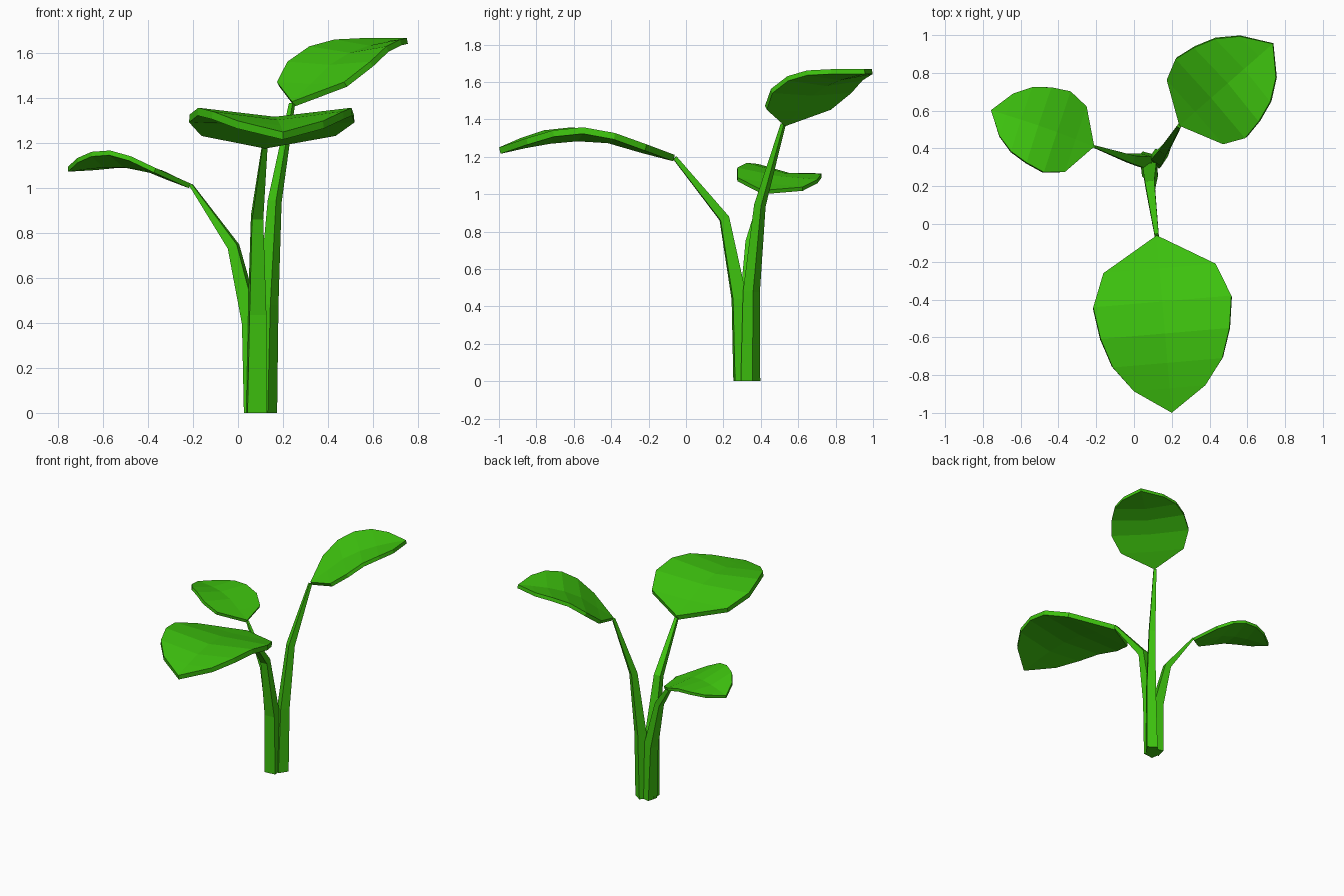
import bpy
import bmesh
from math import atan2, asin
from mathutils import Vector, Matrix

cube = bpy.data.objects.get("Cube")
if cube:
    bpy.data.objects.remove(cube, do_unlink=True)

GREEN = (0.048, 0.55, 0.0045, 1.0)
green = bpy.data.materials.new("leaf green")
green.use_nodes = True
green.diffuse_color = GREEN
bsdf = next(n for n in green.node_tree.nodes if n.type == "BSDF_PRINCIPLED")
bsdf.inputs["Base Color"].default_value = GREEN
bsdf.inputs["Roughness"].default_value = 0.8


def finish(name, bm):
    mesh = bpy.data.meshes.new(name)
    bm.to_mesh(mesh)
    bm.free()
    mesh.materials.append(green)
    obj = bpy.data.objects.new(name, mesh)
    bpy.context.collection.objects.link(obj)
    return obj


# Leaf blade stations: distance along, half width, rim height, midrib height
BLADE = [
    (0.176, 0.298, 0.055, 0.045),
    (0.352, 0.367, 0.115, 0.095),
    (0.522, 0.342, 0.145, 0.105),
    (0.678, 0.291, 0.128, 0.09),
    (0.813, 0.190, 0.085, 0.065),
]
LENGTH, TIP_HEIGHT = 0.943, 0.035


def leaf(name, base, tip, size, roll):
    """Creased leaf growing from base towards tip, thickened downwards."""
    span = Vector(tip) - Vector(base)
    pitch = asin((span.z - TIP_HEIGHT * size) / (LENGTH * size))
    place = (Matrix.Translation(base)
             @ Matrix.Rotation(atan2(span.y, span.x), 4, "Z")
             @ Matrix.Rotation(-pitch, 4, "Y")
             @ Matrix.Rotation(roll, 4, "X")
             @ Matrix.Scale(size, 4))
    bm = bmesh.new()
    root = bm.verts.new((0, 0, 0))
    end = bm.verts.new((LENGTH, 0, TIP_HEIGHT))
    mid = [bm.verts.new((u, 0, m)) for u, w, r, m in BLADE]
    for side in (1, -1):
        rim = [bm.verts.new((u, side * w, r)) for u, w, r, m in BLADE]
        faces = [(root, mid[0], rim[0]), (mid[-1], end, rim[-1])]
        for i in range(len(BLADE) - 1):
            faces.append((mid[i], mid[i + 1], rim[i + 1], rim[i]))
        for f in faces:
            bm.faces.new(f if side > 0 else f[::-1])
    bm.transform(place)
    obj = finish(name, bm)
    solid = obj.modifiers.new("thickness", "SOLIDIFY")
    solid.thickness = 0.035 * size
    solid.offset = -1


def stem(name, path, widths):
    """Tapered square stalk bending along a path."""
    pts = [Vector(p) for p in path]
    lean = pts[-1] - pts[0]
    across = Vector((-lean.y, lean.x, 0)).normalized()
    bm = bmesh.new()
    rings = []
    for i, (p, w) in enumerate(zip(pts, widths)):
        if i == 0:
            along = Vector((0, 0, 1))
        else:
            along = (p - pts[i - 1]).normalized()
            if i < len(pts) - 1:
                along += (pts[i + 1] - p).normalized()
        other = along.cross(across).normalized()
        rings.append([bm.verts.new(p + (across * a + other * b) * w / 2)
                      for a, b in ((1, 1), (-1, 1), (-1, -1), (1, -1))])
    for low, high in zip(rings, rings[1:]):
        for k in range(4):
            n = (k + 1) % 4
            bm.faces.new((low[k], low[n], high[n], high[k]))
    bm.faces.new(rings[0])
    bm.faces.new(rings[-1])
    bmesh.ops.recalc_face_normals(bm, faces=bm.faces)
    finish(name, bm)


# Stalks
stem("front_stem",
     [(0.08, 0.30, 0), (0.085, 0.285, 0.44), (0.085, 0.205, 0.87), (0.12, -0.06, 1.195)],
     (0.085, 0.075, 0.05, 0.022))
stem("right_stem",
     [(0.075, 0.335, 0), (0.06, 0.33, 0.4), (-0.02, 0.345, 0.74), (-0.21, 0.41, 1.015)],
     (0.08, 0.07, 0.045, 0.014))
stem("back_stem",
     [(0.122, 0.345, 0), (0.135, 0.35, 0.48), (0.163, 0.395, 0.94), (0.24, 0.52, 1.375)],
     (0.075, 0.065, 0.045, 0.02))

# Leaves
leaf("front_leaf", (0.12, -0.06, 1.21), (0.20, -1.0, 1.25), 1.0, 0.0)
leaf("right_leaf", (-0.21, 0.41, 1.02), (-0.76, 0.60, 1.095), 0.62, 0.14)
leaf("back_leaf", (0.24, 0.52, 1.385), (0.73, 0.95, 1.67), 0.76, 0.0)
